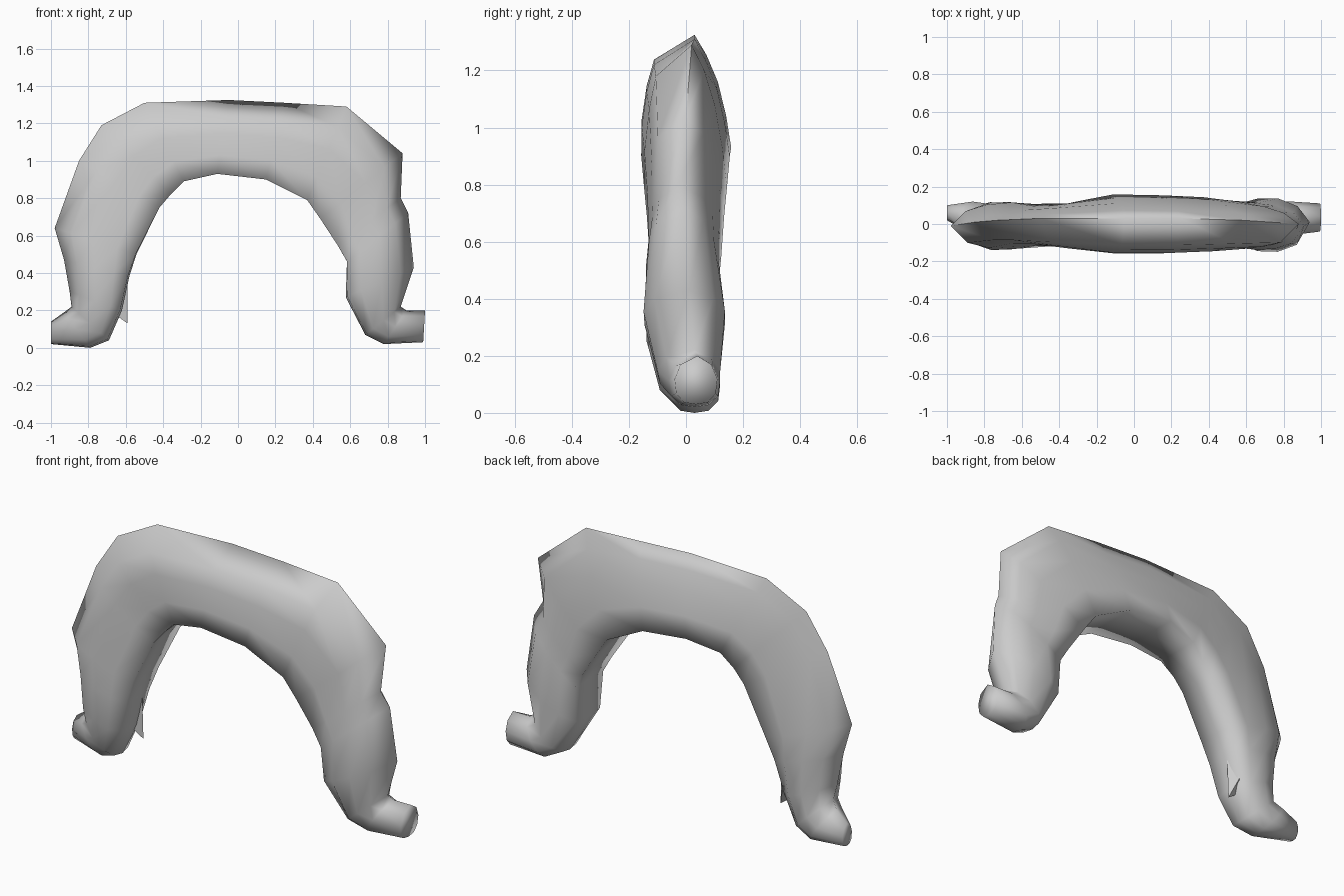
import bpy, math
from mathutils import Vector


def make_object(name, verts, faces, angle):
    mesh = bpy.data.meshes.new(name)
    mesh.from_pydata(verts, [], faces)
    mesh.update()
    ob = bpy.data.objects.new(name, mesh)
    bpy.context.collection.objects.link(ob)
    bpy.ops.object.select_all(action='DESELECT')
    ob.select_set(True)
    bpy.context.view_layer.objects.active = ob
    bpy.ops.object.mode_set(mode='EDIT')
    bpy.ops.mesh.select_all(action='SELECT')
    bpy.ops.mesh.normals_make_consistent(inside=False)
    bpy.ops.object.mode_set(mode='OBJECT')
    bpy.ops.object.shade_smooth_by_angle(angle=math.radians(angle))
    return ob


# Sections from left foot to right foot:
# outer x, z, inner x, z, front y, back y, ridge y
stations = [
    (-1.00, 0.14, -1.00, 0.02, 0.02, 0.10, 0.06),
    (-0.93, 0.19, -0.79, 0.00, -0.06, 0.12, 0.05),
    (-0.89, 0.22, -0.69, 0.04, -0.10, 0.11, 0.02),
    (-0.90, 0.30, -0.62, 0.20, -0.14, 0.12, 0.00),
    (-0.93, 0.47, -0.58, 0.38, -0.145, 0.13, -0.01),
    (-0.98, 0.64, -0.54, 0.50, -0.14, 0.13, -0.01),
    (-0.85, 1.00, -0.42, 0.75, -0.12, 0.11, 0.01),
    (-0.73, 1.19, -0.36, 0.82, -0.12, 0.11, 0.02),
    (-0.50, 1.31, -0.29, 0.89, -0.135, 0.125, 0.03),
    (-0.05, 1.325, -0.11, 0.93, -0.16, 0.16, 0.03),
    (0.25, 1.31, 0.15, 0.90, -0.16, 0.155, 0.03),
    (0.58, 1.29, 0.37, 0.79, -0.15, 0.145, 0.02),
    (0.88, 1.04, 0.44, 0.69, -0.14, 0.135, 0.00),
    (0.87, 0.80, 0.53, 0.55, -0.135, 0.13, -0.03),
    (0.91, 0.72, 0.58, 0.46, -0.145, 0.13, -0.01),
    (0.94, 0.43, 0.575, 0.27, -0.155, 0.15, 0.01),
    (0.87, 0.22, 0.68, 0.07, -0.10, 0.12, 0.03),
    (0.90, 0.20, 0.78, 0.02, -0.06, 0.12, 0.04),
    (1.00, 0.20, 0.99, 0.03, -0.04, 0.11, 0.04),
]

# Cross-sections: distance from outer to inner edge, sideways fraction.
# The legs are oval; the arch is a wedge with a broad underside.
oval = [(0.18, 0.72), (0.48, 1.0), (0.78, 0.92), (0.96, 0.55)]
wedge_front = [(0.22, 0.70), (0.45, 0.86), (0.75, 0.97), (1.0, 0.98)]
wedge_back = [(0.18, 0.45), (0.42, 0.70), (0.72, 0.88), (1.0, 0.99)]


def blend(w, wedge):
    return [(a + (c - a) * w, b + (d - b) * w)
            for (a, b), (c, d) in zip(oval, wedge)]


verts, faces = [], []
n = 2 * len(oval) + 2
for i, (ox, oz, ix, iz, yf, yb, ridge) in enumerate(stations):
    outer, inner = Vector((ox, 0, oz)), Vector((ix, 0, iz))
    mid = (yf + yb) / 2
    w = max(0.0, min(1.0, (oz - 0.25) / 0.6))

    def point(t, y):
        p = outer.lerp(inner, t)
        p.y = y
        verts.append(p)

    point(0, ridge)
    for t, s in blend(w, wedge_front):
        point(t, mid + (yf - mid) * s)
    point(1 - 0.01 * w, mid)
    for t, s in reversed(blend(w, wedge_back)):
        point(t, mid + (yb - mid) * s)
    if i:
        a = (i - 1) * n
        for k in range(n):
            j = (k + 1) % n
            faces.append((a + k, a + j, a + n + j, a + n + k))
faces.append(tuple(range(n)))
faces.append(tuple(range(len(verts) - n, len(verts))))
make_object("arched_body", verts, faces, 100)

# Little loose flap inside the left leg
make_object("leg_flap",
            [(-0.59, 0.04, 0.13), (-0.59, 0.03, 0.36),
             (-0.66, 0.03, 0.18), (-0.63, 0.08, 0.24)],
            [(0, 1, 2), (0, 2, 3), (0, 3, 1), (1, 3, 2)], 30)
